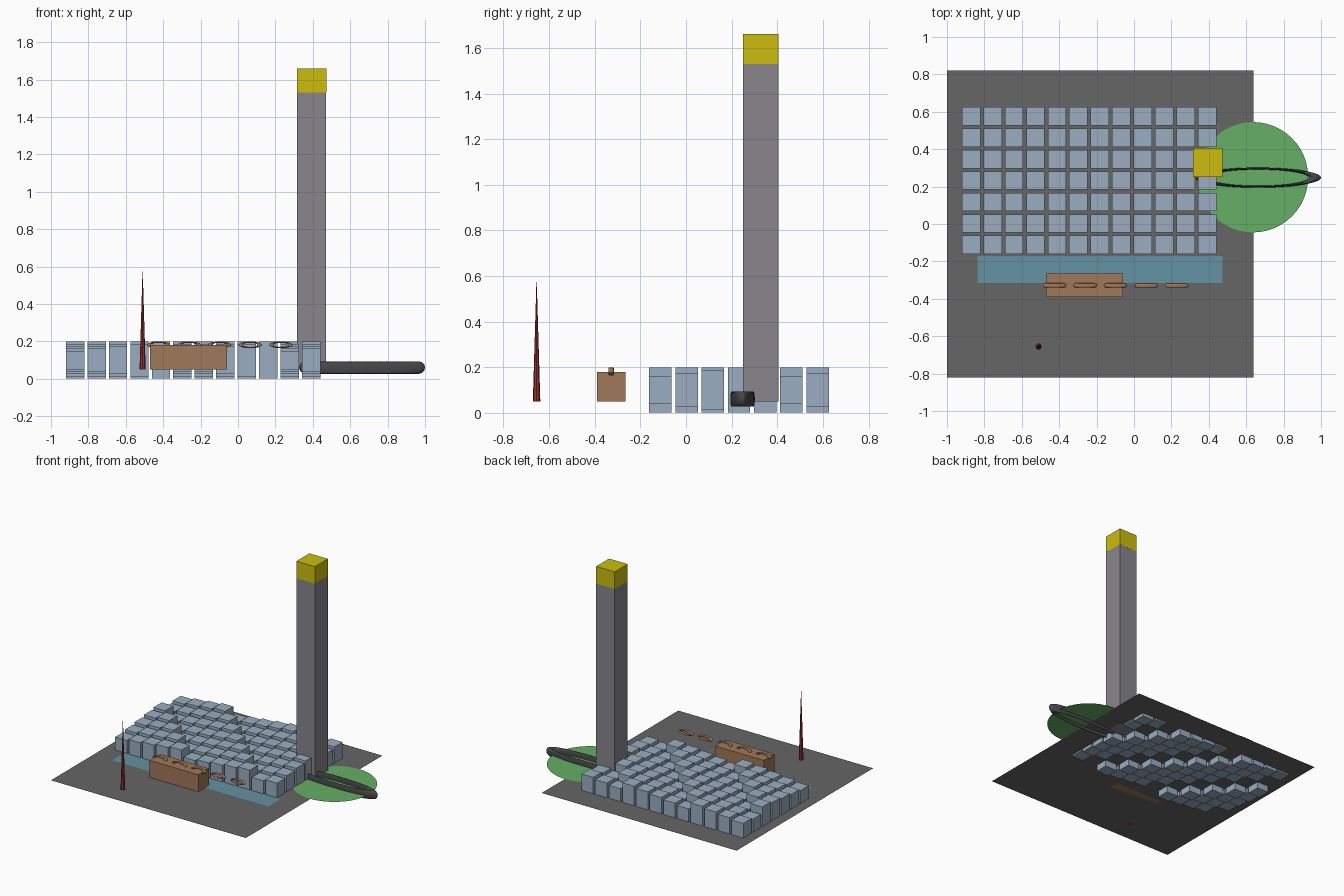
import bpy
import bmesh
import math
from mathutils import Matrix, Vector

cube = bpy.data.objects.get("Cube")
if cube:
    bpy.data.objects.remove(cube, do_unlink=True)

UNIT = 0.082      # layout module
GROUND = 0.05     # height of the ground sheet


def material(name, r, g, b):
    """Flat colour given as 0-255 display values."""
    def lin(c):
        c /= 255
        return c / 12.92 if c < 0.04045 else ((c + 0.055) / 1.055) ** 2.4
    colour = (lin(r), lin(g), lin(b), 1)
    m = bpy.data.materials.new(name)
    m.use_nodes = True
    m.diffuse_color = colour
    m.node_tree.nodes["Principled BSDF"].inputs["Base Color"].default_value = colour
    return m


asphalt = material("asphalt grey", 102, 102, 102)
block_blue = material("pale blue grey", 155, 174, 193)
concrete = material("concrete grey", 136, 134, 140)
yellow = material("signal yellow", 204, 190, 15)
grass = material("grass green", 102, 175, 102)
water = material("water blue", 100, 145, 162)
brown = material("warm brown", 160, 120, 88)
red = material("dark red", 150, 48, 48)
iron = material("dark iron", 72, 72, 74)


def add_object(name, bm, mat, smooth=False):
    mesh = bpy.data.meshes.new(name)
    bm.to_mesh(mesh)
    bm.free()
    mesh.materials.append(mat)
    if smooth:
        mesh.shade_smooth()
    ob = bpy.data.objects.new(name, mesh)
    bpy.context.collection.objects.link(ob)
    return ob


def add_box(bm, centre, size):
    bmesh.ops.create_cube(bm, size=1, matrix=Matrix.Translation(centre)
                          @ Matrix.Diagonal((*size, 1)))


def box(name, centre, size, mat):
    bm = bmesh.new()
    add_box(bm, centre, size)
    return add_object(name, bm, mat)


def sheet(name, centre, width, depth, mat):
    bm = bmesh.new()
    bmesh.ops.create_grid(bm, x_segments=1, y_segments=1, size=0.5,
                          matrix=Matrix.Translation(centre)
                          @ Matrix.Diagonal((width, depth, 1, 1)))
    return add_object(name, bm, mat)


def ring(name, centre, major, minor, scale, mat, upright=False):
    """Torus squashed by scale; upright ones face the front."""
    bpy.ops.mesh.primitive_torus_add(major_segments=48, minor_segments=12,
                                     major_radius=major, minor_radius=minor)
    ob = bpy.context.object
    ob.name = name
    turn = Matrix.Rotation(math.pi / 2, 4, 'X') if upright else Matrix()
    ob.data.transform(Matrix.Translation(centre) @ Matrix.Diagonal((*scale, 1)) @ turn)
    ob.data.materials.append(mat)
    ob.data.shade_smooth()
    return ob


# Ground and the flat patches lying on it
sheet("ground", (-0.18, 0, GROUND), 1.64, 1.64, asphalt)
sheet("water_strip", (-0.182, -0.243, GROUND + 0.003), 1.312, 0.144, water)
bm = bmesh.new()
bmesh.ops.create_circle(bm, cap_ends=True, segments=48, radius=0.295,
                        matrix=Matrix.Translation((0.636, 0.25, GROUND + 0.002)))
add_object("lawn", bm, grass)

# Field of blocks, heights stepping up along diagonals
bm = bmesh.new()
pitch, side = 1.4 * UNIT, 1.2 * UNIT
for i in range(12):
    for j in range(7):
        height = UNIT * (1.2 + 0.305 * ((i + j) % 5))
        add_box(bm, (-0.871 + i * pitch, -0.112 + j * pitch, 0.1), (side, side, height))
add_object("block_field", bm, block_blue)

# Tower with its cap
tower = Vector((0.394, 0.328, 0))
box("tower_shaft", tower + Vector((0, 0, 0.79)), (0.155, 0.155, 1.48), concrete)
box("tower_cap", tower + Vector((0, 0, 1.595)), (0.156, 0.156, 0.13), yellow)

# Long squashed ring crossing the lawn
ring("lawn_ring", (0.664, 0.248, 0.06), 0.303, 0.033, (1, 0.16, 1), iron)

# Brown hall with a row of flattened hoops
box("hall", (-0.265, -0.328, 0.115), (0.41, 0.126, 0.13), brown)
for n in range(5):
    ring(f"hoop_{n + 1}", (-0.425 + n * 0.1635, -0.328, 0.182), 0.05, 0.012,
         (1, 1, 0.29), brown, upright=True)

# Slender spire
bm = bmesh.new()
bmesh.ops.create_cone(bm, cap_ends=True, segments=8, radius1=0.0164, radius2=0,
                      depth=0.55, matrix=Matrix.Translation((-0.51, -0.655, 0.325)))
add_object("spire", bm, red)
